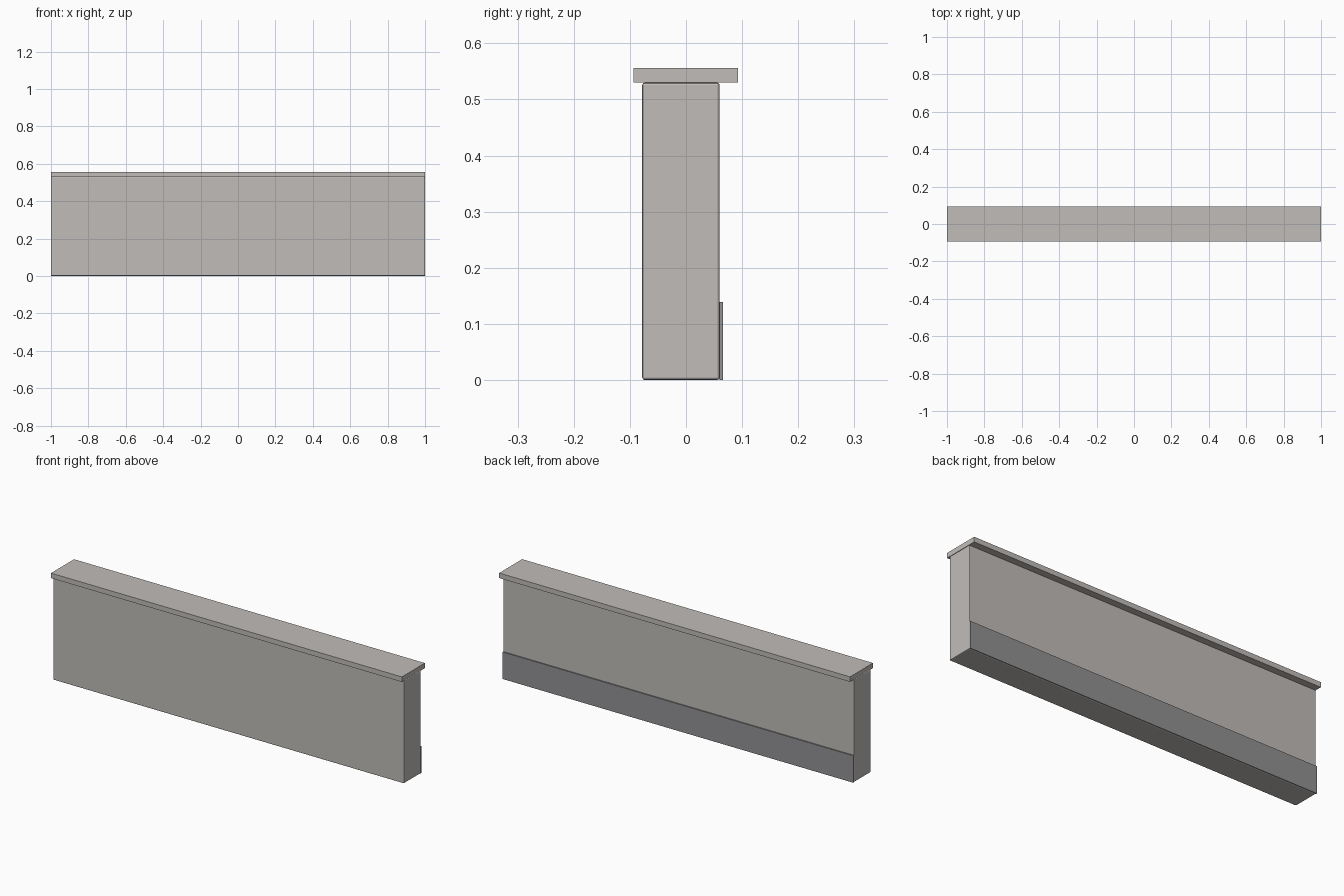
import bpy
import bmesh

cube = bpy.data.objects.get("Cube")
if cube:
    bpy.data.objects.remove(cube, do_unlink=True)


def material(name, rgb):
    mat = bpy.data.materials.new(name)
    mat.use_nodes = True
    mat.diffuse_color = (*rgb, 1)
    mat.node_tree.nodes["Principled BSDF"].inputs["Base Color"].default_value = (*rgb, 1)
    return mat


def box(name, low, high, mat, bevel=0.0):
    """Axis-aligned box between two corners, optionally with softened edges."""
    bm = bmesh.new()
    bmesh.ops.create_cube(bm, size=1)
    for v in bm.verts:
        v.co = [(a + b) / 2 + c * (b - a) for a, b, c in zip(low, high, v.co)]
    mesh = bpy.data.meshes.new(name)
    bm.to_mesh(mesh)
    bm.free()
    mesh.materials.append(mat)
    obj = bpy.data.objects.new(name, mesh)
    bpy.context.collection.objects.link(obj)
    if bevel:
        mod = obj.modifiers.new("soft_edges", "BEVEL")
        mod.width = bevel
        mod.segments = 2
    return obj


plaster = material("warm light grey", (0.53, 0.505, 0.485))
trim = material("mid grey", (0.29, 0.285, 0.295))

# Wall body with softened edges
box("wall", (-1, -0.078, 0), (1, 0.06, 0.53), plaster, bevel=0.0045)
# Overhanging cap along the top
box("wall_cap", (-1, -0.094, 0.53), (1, 0.093, 0.556), plaster)
# Thin skirting board along the back
box("skirting_board", (-1, 0.06, 0), (1, 0.066, 0.139), trim)
